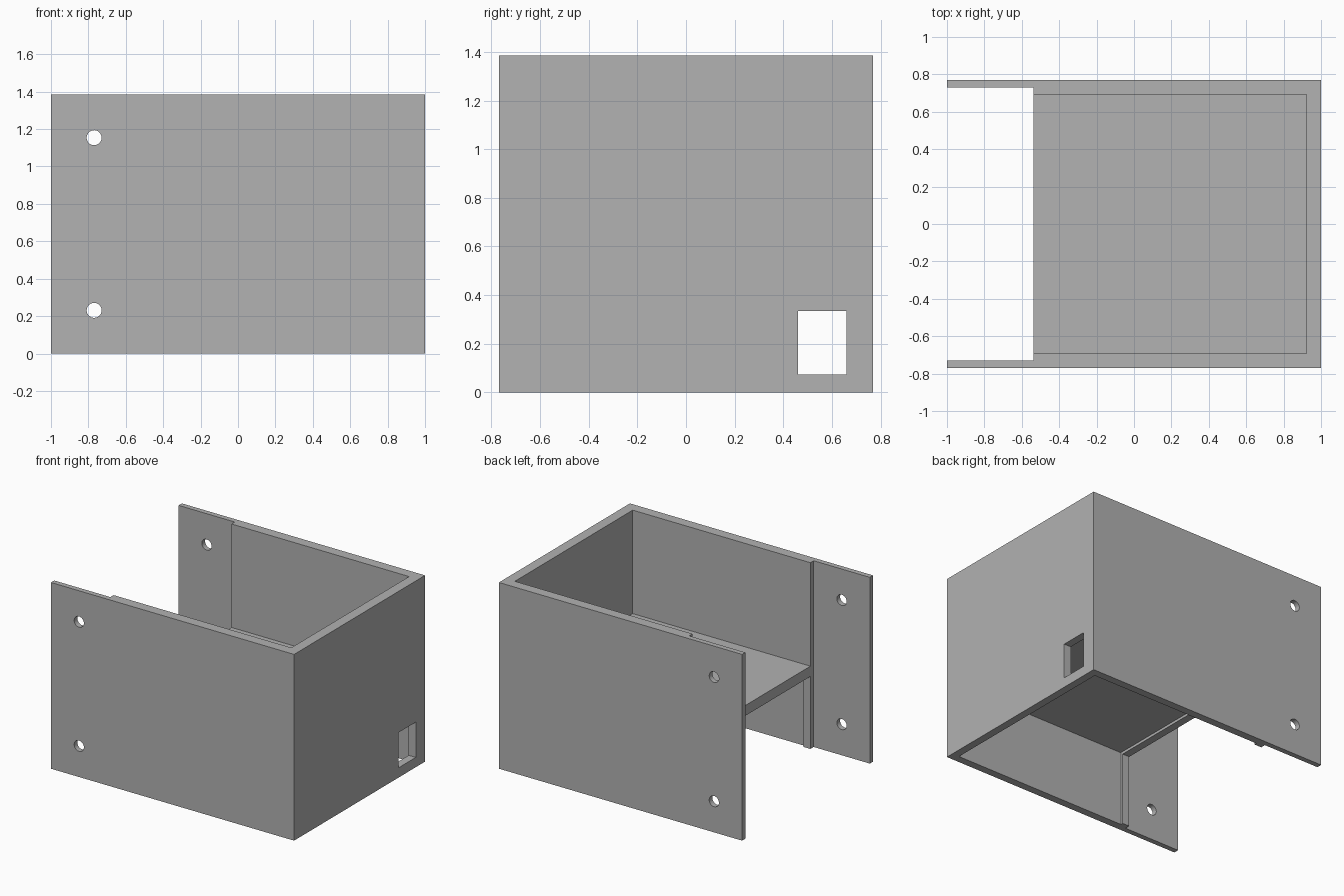
import bpy
import math

cube = bpy.data.objects.get("Cube")
if cube:
    bpy.data.objects.remove(cube, do_unlink=True)

# Overall size and wall thicknesses
U = 2 / 52
LENGTH, DEPTH, HEIGHT = 52 * U, 40 * U, 36 * U
THICK, MEDIUM, THIN = 2 * U, 1.5 * U, U
X0, X1, Y1 = -LENGTH / 2, LENGTH / 2, DEPTH / 2
FLAP_END = X0 + 12 * U      # where the thin flaps meet the body
SHELF_TOP = 16 * U
OUT = 0.2                   # cutter overshoot

grey = bpy.data.materials.new("plain grey")
grey.use_nodes = True
colour = (0.445, 0.445, 0.445, 1)
grey.diffuse_color = colour
grey.node_tree.nodes["Principled BSDF"].inputs["Base Color"].default_value = colour


def box(name, xs, ys, zs):
    """Axis-aligned box between the given limits."""
    lows, highs = zip(xs, ys, zs)
    bpy.ops.mesh.primitive_cube_add(
        size=1, location=[(a + b) / 2 for a, b in zip(lows, highs)])
    ob = bpy.context.object
    ob.name = name
    ob.scale = [b - a for a, b in zip(lows, highs)]
    bpy.ops.object.transform_apply(location=True, rotation=False, scale=True)
    ob.data.materials.append(grey)
    return ob


def cut(target, cutter):
    """Subtract the cutter from the target and discard it."""
    cutter.hide_render = True
    mod = target.modifiers.new("cut", "BOOLEAN")
    mod.operation, mod.solver, mod.object = "DIFFERENCE", "EXACT", cutter
    bpy.context.view_layer.objects.active = target
    bpy.ops.object.modifier_apply(modifier=mod.name)
    bpy.data.objects.remove(cutter, do_unlink=True)


def span(half):
    return (-half, half)


body = box("bracket_housing", (X0, X1), span(Y1), (0, HEIGHT))

# Upper tray, open at the top and at one end
cut(body, box("tray_cutter", (X0 - OUT, X1 - THICK), span(Y1 - THICK),
              (SHELF_TOP, HEIGHT + OUT)))
# Lower mouth between the two end ribs, under the shelf lip
cut(body, box("mouth_cutter", (X0 - OUT, FLAP_END + OUT), span(Y1 - THICK),
              (-OUT, SHELF_TOP - THICK)))
# Lower pocket with slightly thinner walls and ceiling
cut(body, box("pocket_cutter", (FLAP_END + MEDIUM, X1 - MEDIUM), span(Y1 - MEDIUM),
              (-OUT, SHELF_TOP - MEDIUM)))
# Space between the thin mounting flaps
cut(body, box("flap_cutter", (X0 - OUT, FLAP_END), span(Y1 - THIN),
              (-OUT, HEIGHT + OUT)))
# Rectangular port through the end wall
cut(body, box("port_cutter", (X1 - OUT, X1 + OUT), (0.46, 0.66), (0.073, 0.335)))

# Screw holes through both flaps
for z in (6 * U, HEIGHT - 6 * U):
    bpy.ops.mesh.primitive_cylinder_add(
        vertices=32, radius=0.04, depth=DEPTH + OUT,
        location=(X0 + 6 * U, 0, z), rotation=(math.pi / 2, 0, 0))
    hole = bpy.context.object
    hole.data.materials.append(grey)
    cut(body, hole)

bpy.ops.object.select_all(action="DESELECT")
body.select_set(True)
bpy.context.view_layer.objects.active = body
bpy.ops.object.shade_smooth_by_angle(angle=math.radians(30))
